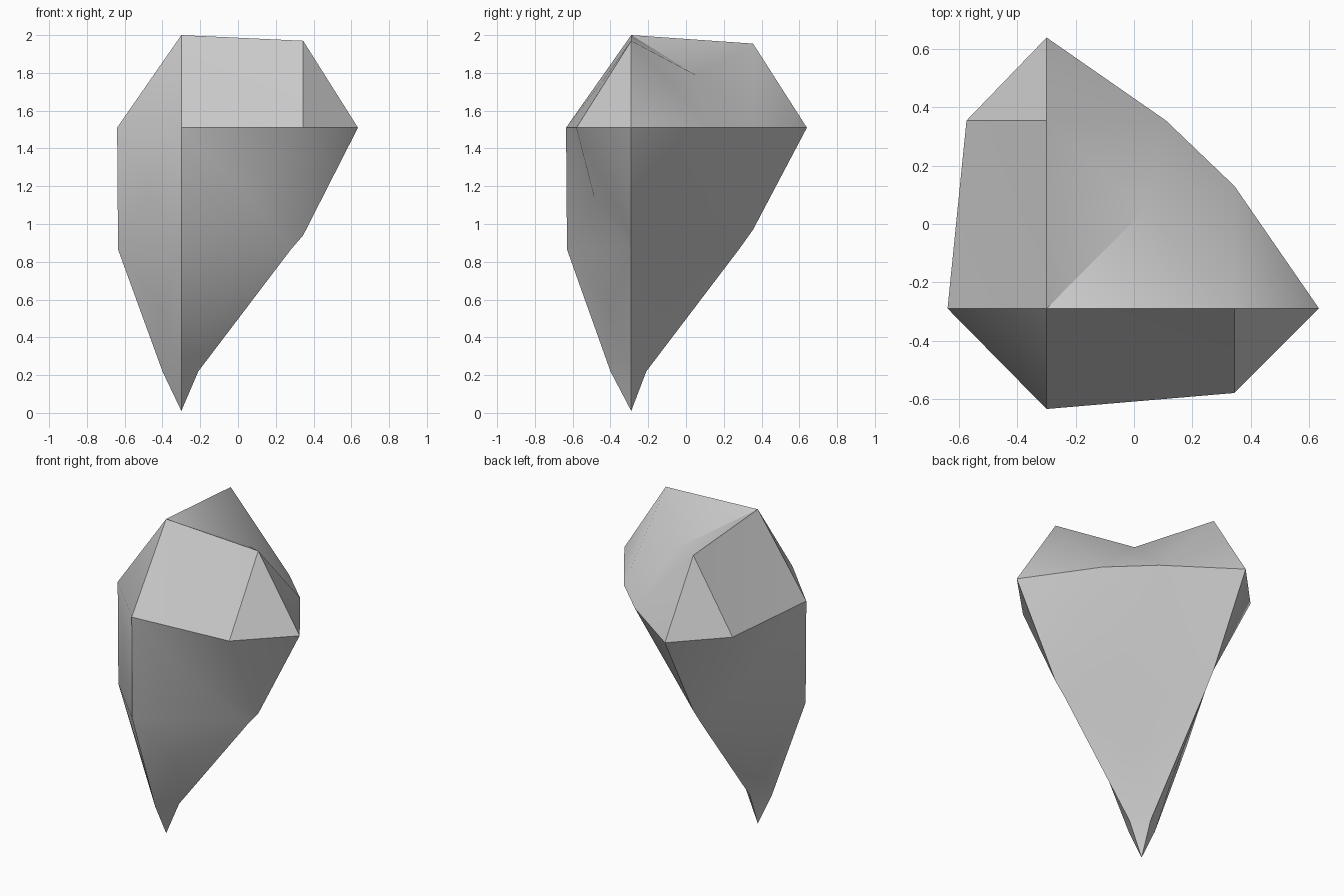
import bpy
import bmesh
import math

cube = bpy.data.objects.get("Cube")
if cube:
    bpy.data.objects.remove(cube, do_unlink=True)

# Main axes of the stone and its three levels
AX, AY = -0.30, -0.29
BX, BY = 0.345, 0.355
GIRDLE, WAIST, NECK = 1.51, 0.865, 0.22

points = {
    # Crown
    "top": (AX, AY, 2.0), "top_x": (BX, AY, 1.97), "top_y": (AX, BY, 1.955),
    # Girdle outline
    "west": (-0.64, AY, GIRDLE), "south": (AX, -0.635, GIRDLE),
    "south_b": (BX, -0.58, GIRDLE), "east": (0.635, AY, GIRDLE),
    "notch_x": (BX, 0.13, GIRDLE), "notch_y": (0.11, BY, GIRDLE),
    "north": (AX, 0.64, GIRDLE), "west_b": (-0.575, BY, GIRDLE),
    # Undersides of the two lobes
    "low_x": (BX, AY, 0.94), "low_y": (AX, BY, 0.97),
    # Waist ring
    "w0": (-0.635, AY, WAIST), "w1": (AX, -0.63, WAIST),
    "w2": (0.28, AY, WAIST), "w3": (AX, 0.28, WAIST),
    # Neck ring and tip
    "n0": (-0.40, AY, NECK), "n1": (AX, -0.40, NECK),
    "n2": (-0.21, AY, NECK), "n3": (AX, -0.21, NECK),
    "tip": (AX, AY, 0.01),
}

facets = [
    # Crown facets
    "top west south", "top south south_b top_x", "top_x south_b east",
    "top top_y west_b west", "top_y north west_b",
    "top top_x notch_x notch_y top_y",
    "top_x east notch_x", "top_y notch_y north",
    # Facets between girdle and waist
    "west w0 w1 south", "south w1 w2 low_x south_b", "south_b low_x east",
    "west west_b low_y w3 w0", "west_b north low_y",
    "w2 w3 low_y notch_y notch_x low_x",
    "low_x notch_x east", "low_y north notch_y",
]
# Taper down to the tip
for i in range(4):
    j = (i + 1) % 4
    facets += [f"w{i} n{i} n{j} w{j}", f"n{i} tip n{j}"]

bm = bmesh.new()
verts = {name: bm.verts.new(co) for name, co in points.items()}
for facet in facets:
    bm.faces.new([verts[name] for name in facet.split()])

# Fan the larger facets around their mean point, which forms the dents
bmesh.ops.poke(bm, faces=[f for f in bm.faces if len(f.verts) > 3],
               center_mode='MEAN')
bmesh.ops.recalc_face_normals(bm, faces=bm.faces[:])

mesh = bpy.data.meshes.new("faceted_stone")
bm.to_mesh(mesh)
bm.free()
stone = bpy.data.objects.new("faceted_stone", mesh)
bpy.context.collection.objects.link(stone)

# Single light grey material
grey = bpy.data.materials.new("light_grey")
grey.use_nodes = True
color = (0.6, 0.6, 0.6, 1.0)
grey.diffuse_color = color
grey.node_tree.nodes["Principled BSDF"].inputs["Base Color"].default_value = color
mesh.materials.append(grey)

# Smooth shading with crisp main edges
bpy.ops.object.select_all(action='DESELECT')
stone.select_set(True)
bpy.context.view_layer.objects.active = stone
bpy.ops.object.shade_smooth_by_angle(angle=math.radians(30))
